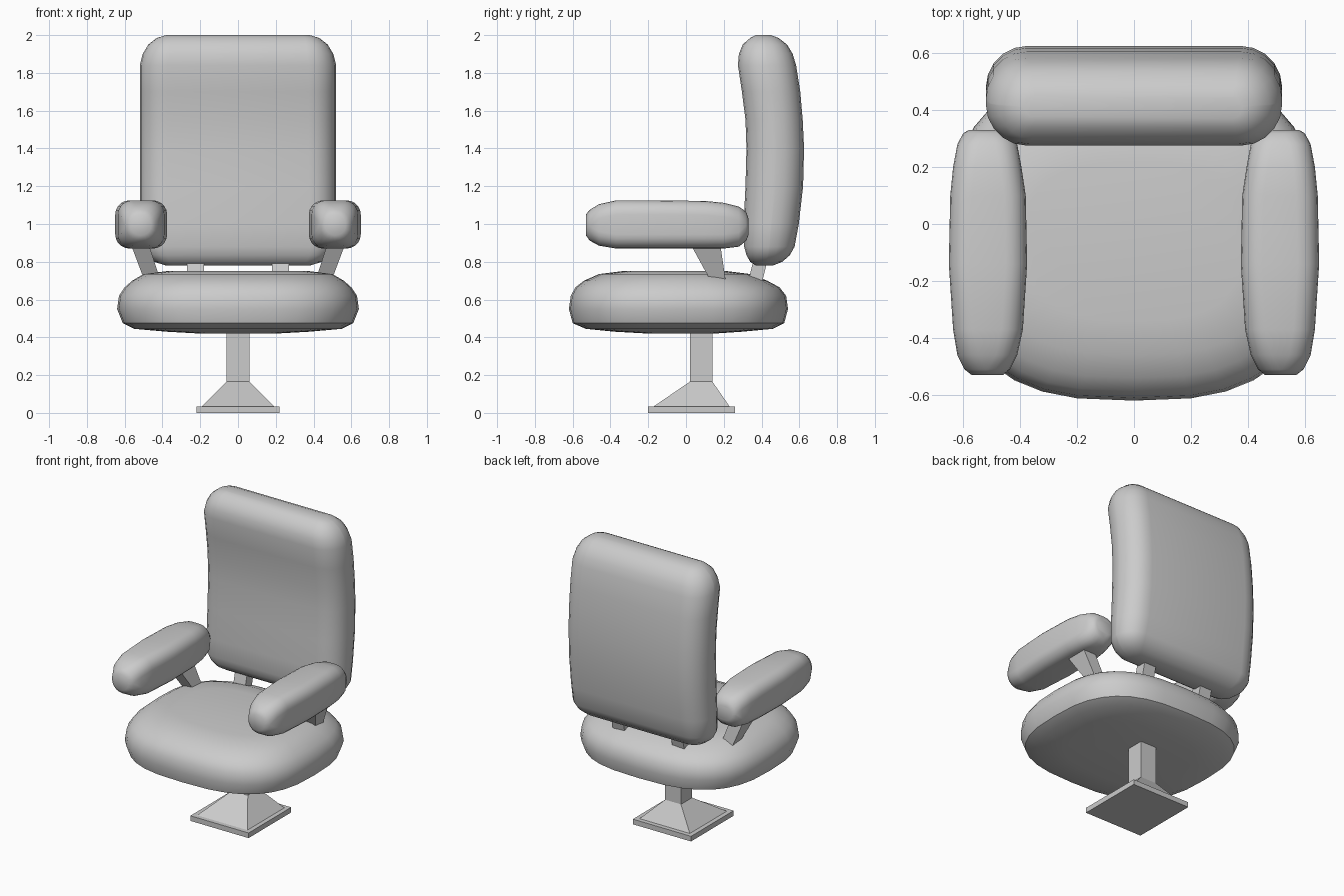
import bpy, bmesh
from math import cos, sin, pi, copysign

if "Cube" in bpy.data.objects:
    bpy.data.objects.remove(bpy.data.objects["Cube"])


def rounded_rect(a0, a1, b0, b1, r, k=5):
    """Rounded rectangle outline, k + 1 points per corner."""
    r = min(r, (a1 - a0) / 2 - 0.002, (b1 - b0) / 2 - 0.002)
    pts = []
    corners = [(a1 - r, b1 - r), (a0 + r, b1 - r), (a0 + r, b0 + r), (a1 - r, b0 + r)]
    for q, (ca, cb) in enumerate(corners):
        for i in range(k + 1):
            t = pi / 2 * (q + i / k)
            pts.append((ca + r * cos(t), cb + r * sin(t)))
    return pts


def superellipse(a0, a1, b0, b1, n=2.8, count=32):
    """Soft square outline."""
    pts = []
    for i in range(count):
        c, s = cos(2 * pi * i / count), sin(2 * pi * i / count)
        pts.append(((a0 + a1) / 2 + (a1 - a0) / 2 * copysign(abs(c) ** (2 / n), c),
                    (b0 + b1) / 2 + (b1 - b0) / 2 * copysign(abs(s) ** (2 / n), s)))
    return pts


def loft(name, rings, smooth=True, mirror=False):
    """Skin a stack of equal-length 3D rings and cap both ends."""
    bm = bmesh.new()
    rows = [[bm.verts.new(p) for p in ring] for ring in rings]
    n = len(rows[0])
    for lo, hi in zip(rows, rows[1:]):
        for i in range(n):
            j = (i + 1) % n
            bm.faces.new((lo[i], lo[j], hi[j], hi[i]))
    bm.faces.new(rows[0][::-1])
    bm.faces.new(rows[-1])
    bmesh.ops.recalc_face_normals(bm, faces=bm.faces)
    mesh = bpy.data.meshes.new(name)
    bm.to_mesh(mesh)
    bm.free()
    ob = bpy.data.objects.new(name, mesh)
    bpy.context.collection.objects.link(ob)
    if mirror:
        ob.modifiers.new("mirror", 'MIRROR')
    if smooth:
        bpy.ops.object.select_all(action='DESELECT')
        ob.select_set(True)
        bpy.context.view_layer.objects.active = ob
        bpy.ops.object.shade_smooth_by_angle(angle=0.7)
    return ob


def rect(x0, x1, y0, y1, z):
    return [(x0, y0, z), (x1, y0, z), (x1, y1, z), (x0, y1, z)]


# Base plate, sloped foot and square column
loft("base_plate", [rect(-.22, .22, -.2, .26, 0), rect(-.22, .22, -.2, .26, .035)], False)
loft("base_foot", [rect(-.19, .19, -.17, .23, .035), rect(-.06, .06, .02, .14, .165)], False)
loft("column", [rect(-.06, .06, .02, .14, .16), rect(-.06, .06, .02, .14, .45)], False)

# Seat cushion: z, half width, front y, rear y
seat = [(.42, .2, -.2, .15), (.43, .38, -.38, .3), (.445, .55, -.53, .46),
        (.475, .61, -.6, .52), (.55, .64, -.62, .54), (.62, .63, -.61, .53),
        (.665, .6, -.585, .495), (.7, .56, -.54, .43), (.735, .5, -.46, .34),
        (.75, .38, -.34, .22)]
loft("seat", [[(x, y, z) for x, y in superellipse(-w, w, f, b)] for z, w, f, b in seat])

# Curved backrest: z, half width, front y, rear y
back = [(.78, .38, .37, .46), (.80, .445, .34, .51), (.835, .49, .32, .55),
        (.88, .515, .308, .575), (1.0, .52, .305, .597), (1.2, .52, .315, .62),
        (1.4, .52, .32, .625), (1.55, .52, .315, .618), (1.7, .52, .296, .605),
        (1.84, .52, .275, .583), (1.9, .505, .28, .565), (1.95, .475, .3, .535),
        (1.985, .43, .34, .49), (2.0, .38, .37, .45)]
loft("backrest", [[(x, y, z) for x, y in rounded_rect(-w, w, f, b, .145)]
                  for z, w, f, b in back])

# Armrest pads: y, inner x, outer x, bottom z, top z
arm = [(-.53, .46, .57, .94, 1.05), (-.51, .435, .595, .912, 1.075),
       (-.46, .41, .62, .885, 1.105), (-.37, .39, .635, .87, 1.125),
       (-.14, .375, .65, .87, 1.125), (.1, .38, .645, .87, 1.122),
       (.2, .395, .635, .87, 1.112), (.28, .41, .62, .88, 1.092),
       (.318, .43, .60, .91, 1.065), (.33, .45, .58, .94, 1.03)]
loft("armrests", [[(x, y, z) for x, z in rounded_rect(a, b, c, d, .075)]
                  for y, a, b, c, d in arm], mirror=True)

# Slanted arm supports and backrest brackets
loft("arm_supports", [rect(.41, .495, .13, .21, .7), rect(.475, .57, .02, .18, .9)],
     False, True)
loft("back_brackets", [rect(.18, .27, .32, .395, .66), rect(.18, .27, .37, .445, .86)],
     False, True)
